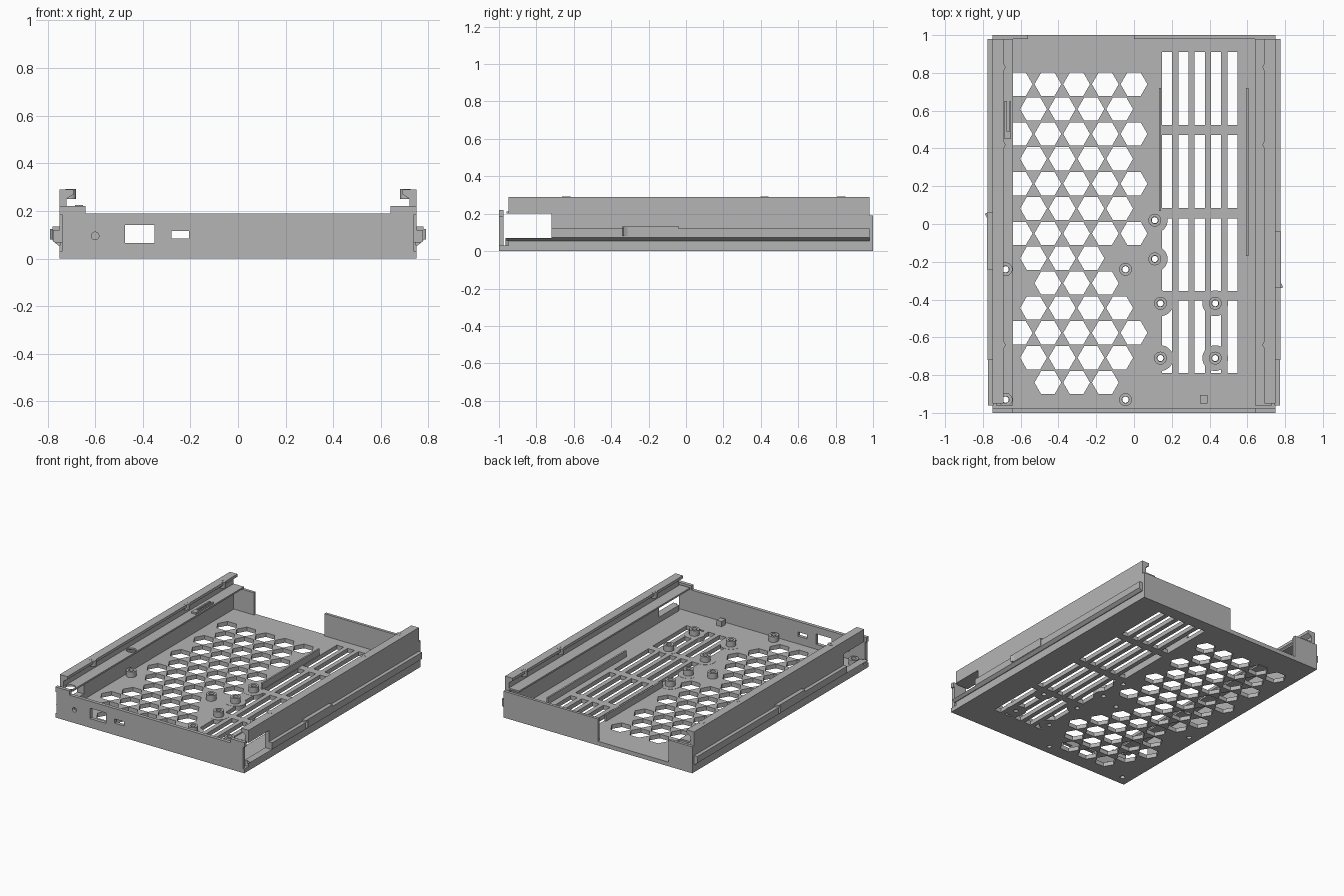
import bpy, bmesh, math
from mathutils import Matrix, Vector

cube = bpy.data.objects.get("Cube")
if cube:
    bpy.data.objects.remove(cube, do_unlink=True)

grey = bpy.data.materials.new("plain grey")
grey.use_nodes = True
COLOUR = (0.46, 0.46, 0.46, 1)
grey.diffuse_color = COLOUR
grey.node_tree.nodes["Principled BSDF"].inputs["Base Color"].default_value = COLOUR


def finish(name, bm):
    bmesh.ops.recalc_face_normals(bm, faces=bm.faces)
    mesh = bpy.data.meshes.new(name)
    bm.to_mesh(mesh)
    bm.free()
    obj = bpy.data.objects.new(name, mesh)
    bpy.context.collection.objects.link(obj)
    mesh.materials.append(grey)
    return obj


def add_box(bm, x, y, z):
    size = Vector((x[1] - x[0], y[1] - y[0], z[1] - z[0]))
    mid = Vector((sum(x), sum(y), sum(z))) / 2
    bmesh.ops.create_cube(bm, size=1, matrix=Matrix.Translation(mid) @ Matrix.Diagonal((*size, 1)))


def add_prism(bm, x, y, z, radius, sides, turn=0):
    bmesh.ops.create_cone(bm, cap_ends=True, segments=sides, radius1=radius, radius2=radius,
                          depth=z[1] - z[0],
                          matrix=Matrix.Translation((x, y, sum(z) / 2)) @ Matrix.Rotation(turn, 4, 'Z'))


def boxes(name, *parts):
    bm = bmesh.new()
    for part in parts:
        add_box(bm, *part)
    return finish(name, bm)


def extrude_y(name, profile, y0, y1, side):
    bm = bmesh.new()
    face = bm.faces.new([bm.verts.new((side * x, y0, z)) for x, z in profile])
    ext = bmesh.ops.extrude_face_region(bm, geom=[face])["geom"]
    bmesh.ops.translate(bm, vec=(0, y1 - y0, 0), verts=[v for v in ext if isinstance(v, bmesh.types.BMVert)])
    return finish(name, bm)


def cut(obj, bm):
    cutter = finish("cutter", bm)
    mod = obj.modifiers.new("cut", 'BOOLEAN')
    mod.operation, mod.solver, mod.object = 'DIFFERENCE', 'EXACT', cutter
    bpy.context.view_layer.update()
    done = bpy.data.meshes.new_from_object(obj.evaluated_get(bpy.context.evaluated_depsgraph_get()))
    obj.modifiers.clear()
    obj.data = done
    bpy.data.objects.remove(cutter, do_unlink=True)


def tubes(name, spots, z, outer, inner):
    bm = bmesh.new()
    for x, y in spots:
        rings = [[bm.verts.new((x + r * math.cos(a), y + r * math.sin(a), h))
                  for a in (i * math.tau / 24 for i in range(24))]
                 for r, h in ((outer, z[0]), (outer, z[1]), (inner, z[1]), (inner, z[0]))]
        for k in range(4):
            a, b = rings[k], rings[(k + 1) % 4]
            for i in range(24):
                j = (i + 1) % 24
                bm.faces.new((a[i], a[j], b[j], b[i]))
    obj = finish(name, bm)
    obj.data.shade_smooth()
    obj.data.set_sharp_from_angle(angle=math.radians(35))
    return obj


FLOOR = 0.03
THROUGH = (-0.1, 0.1)
corner_bosses = [(x, y) for x in (-0.68, -0.045) for y in (-0.24, -0.93)]
board_bosses = [(x, y) for x in (0.14, 0.43) for y in (-0.42, -0.71)]
centre_bosses = [(0.11, 0.02), (0.11, -0.185)]
all_bosses = corner_bosses + board_bosses + centre_bosses

# Floor with honeycomb, vent slots and screw holes
floor = boxes("floor_plate", ((-0.75, 0.75), (-1, 1), (0, FLOOR)))
bm = bmesh.new()
PITCH = 0.152
for row in range(13):
    for col in range(5 - row % 2):
        if (row == 7 and col == 0) or (row in (8, 12) and col in (0, 4)):
            continue
        add_prism(bm, -PITCH * (col + row % 2 / 2), 0.74 - row * PITCH * 0.866, THROUGH, 0.071, 6, math.pi / 6)
for top in (0.91, 0.47, 0.03, -0.405):
    for col in range(5):
        x = 0.175 + col * 0.0865
        add_box(bm, (x - 0.027, x + 0.027), (top - 0.385, top), THROUGH)
cut(floor, bm)

# Solid pads bridging the slots under the bosses
bm = bmesh.new()
for x, y in board_bosses + centre_bosses:
    add_prism(bm, x, y, (0.0, FLOOR + 0.001), 0.068, 32)
pads = finish("boss_pads", bm)
bm = bmesh.new()
for x, y in all_bosses:
    add_prism(bm, x, y, THROUGH, 0.016, 24)
cut(pads, bm)
bm = bmesh.new()
for x, y in all_bosses:
    add_prism(bm, x, y, THROUGH, 0.0165, 24)
cut(floor, bm)
tubes("floor_bosses", all_bosses, (FLOOR - 0.005, 0.07), 0.034, 0.018)

# Floor ribs and locating block
boxes("floor_ribs", ((0.132, 0.144), (0.07, 0.72), (FLOOR, 0.075)),
      ((0.593, 0.605), (-0.17, 0.72), (FLOOR, 0.075)))
boxes("locating_block", ((0.35, 0.39), (-0.95, -0.905), (FLOOR, 0.068)))

# Front wall with ports, back wall with a wide gap
front = boxes("front_wall", ((-0.74, 0.74), (-1, -0.975), (0.001, 0.19)))
bm = bmesh.new()
add_box(bm, (-0.475, -0.35), (-1.1, -0.9), (0.065, 0.14))
add_box(bm, (-0.28, -0.205), (-1.1, -0.9), (0.085, 0.115))
bmesh.ops.create_cone(bm, cap_ends=True, segments=24, radius1=0.016, radius2=0.016, depth=0.2,
                      matrix=Matrix.Translation((-0.6, -1, 0.095)) @ Matrix.Rotation(math.pi / 2, 4, 'X'))
cut(front, bm)
boxes("back_wall", ((-0.75, -0.56), (0.98, 1), (0, 0.19)), ((0, 0.75), (0.98, 1), (0, 0.19)))

# Side walls, guide rails, ledges and latches
wall = [(0.75, 0), (0.75, 0.29), (0.69, 0.29), (0.69, 0.27), (0.72, 0.25), (0.72, 0)]
rail = [(0.745, 0.055), (0.755, 0.055), (0.776, 0.072), (0.776, 0.12), (0.745, 0.12)]
for side, label in ((1, "left"), (-1, "right")):
    def span(a, b):
        return tuple(sorted((side * a, side * b)))
    side_wall = extrude_y(label + "_side_wall", wall, -0.95, 0.98, side)
    corner = boxes(label + "_front_corner", (span(0.72, 0.75), (-0.999, -0.95), (0, 0.22)),
                   (span(0.64, 0.75), (-1, -0.975), (0.185, 0.22)),
                   (span(0.64, 0.72), (-0.975, -0.95), (0.2, 0.22)))
    guide = extrude_y(label + "_guide_rail", rail, -0.96, 0.98, side)
    for part in (side_wall, corner, guide):
        bm = bmesh.new()
        add_box(bm, span(0.6, 0.9), (-0.97, -0.72), (0.07, 0.2))
        cut(part, bm)

    # Inner ledge, with access holes above the corner bosses
    ledge = boxes(label + "_inner_ledge", (span(0.64, 0.73), (-0.96, 0.98), (0.2, 0.212)))
    if side < 0:
        bm = bmesh.new()
        for y in (-0.24, -0.93):
            add_prism(bm, -0.68, y, (0.1, 0.3), 0.034, 24)
        cut(ledge, bm)
    tubes(label + "_lip_pegs", [(side * 0.703, y) for y in (0.83, 0.42, -0.64)], (0.25, 0.291), 0.022, 0.01)

    # Spring latch with a small outward tooth
    end = -0.34 if side > 0 else 0.06
    a, b = sorted((end, end + side * 0.3))
    boxes(label + "_latch_arm", (span(0.745, 0.779), (a, b), (0.076, 0.135)))
    bm = bmesh.new()
    tooth = [(0.775, end), (0.79, end + side * 0.005), (0.775, end + side * 0.035)]
    face = bm.faces.new([bm.verts.new((side * x, y, 0.08)) for x, y in tooth])
    ext = bmesh.ops.extrude_face_region(bm, geom=[face])["geom"]
    bmesh.ops.translate(bm, vec=(0, 0, 0.045), verts=[v for v in ext if isinstance(v, bmesh.types.BMVert)])
    finish(label + "_latch_tooth", bm)

# Cable clip on the right ledge
boxes("ledge_clip", ((-0.685, -0.673), (0.45, 0.65), (0.21, 0.225)),
      ((-0.66, -0.65), (0.45, 0.65), (0.21, 0.225)), ((-0.685, -0.65), (0.45, 0.49), (0.21, 0.225)))
